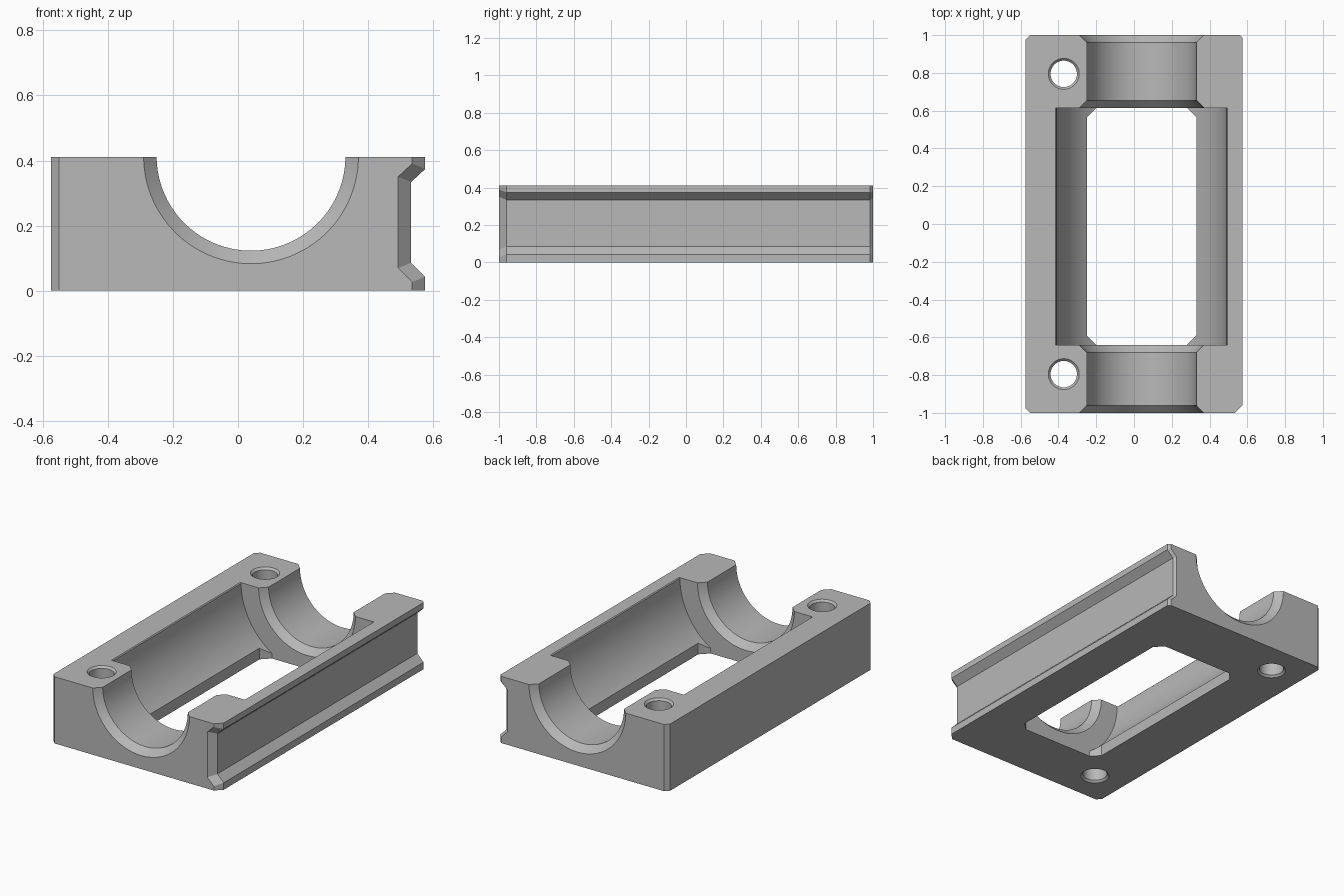
import bpy, bmesh, math

cube = bpy.data.objects.get("Cube")
if cube:
    bpy.data.objects.remove(cube, do_unlink=True)

HEIGHT = 0.411
BORE_X, BORE_Z = 0.04, 0.413
POCKET = (-0.64, 0.615)

grey = bpy.data.materials.new("plain grey")
grey.use_nodes = True
colour = (0.48, 0.48, 0.48, 1)
grey.diffuse_color = colour
grey.node_tree.nodes["Principled BSDF"].inputs["Base Color"].default_value = colour


def loft(name, rings):
    """Closed solid through rings of equal length, capped at both ends."""
    bm = bmesh.new()
    loops = [[bm.verts.new(p) for p in ring] for ring in rings]
    for a, b in zip(loops, loops[1:]):
        for i in range(len(a)):
            j = (i + 1) % len(a)
            bm.faces.new((a[i], a[j], b[j], b[i]))
    bm.faces.new(loops[0])
    bm.faces.new(loops[-1])
    bmesh.ops.recalc_face_normals(bm, faces=bm.faces)
    mesh = bpy.data.meshes.new(name)
    bm.to_mesh(mesh)
    bm.free()
    mesh.materials.append(grey)
    obj = bpy.data.objects.new(name, mesh)
    bpy.context.collection.objects.link(obj)
    return obj


def circle(n, r):
    return [(r * math.cos(2 * math.pi * (i + 0.5) / n),
             r * math.sin(2 * math.pi * (i + 0.5) / n)) for i in range(n)]


# Body: side channel profile, inset towards the ends to chamfer the corners
def section(y, left, right):
    k = right * 0.41   # mitre shift of the sloped channel walls
    side = [(0.575, 0), (0.575, 0.043 - k), (0.532, 0.086 - k),
            (0.532, 0.334 + k), (0.575, 0.374 + k), (0.575, HEIGHT)]
    outline = [(-0.575 + left, 0)] + [(x - right, z) for x, z in side]
    outline.append((-0.575 + left, HEIGHT))
    return [(x, y, z) for x, z in outline]


body = loft("bearing_block", [
    section(-1, 0.025, 0.04), section(-0.975, 0, 0.015), section(-0.96, 0, 0),
    section(0.975, 0, 0), section(0.985, 0.01, 0), section(1, 0.025, 0.015)])

# Stepped bore with chamfered mouths and a wider middle pocket
bore = [(-1.01, 0.34), (-0.96, 0.29), (-0.68, 0.29), (-0.64, 0.33),
        (-0.64, 0.45), (0.615, 0.45), (0.615, 0.33), (0.655, 0.29),
        (0.96, 0.29), (1.01, 0.34)]
cutters = [loft("bore_cutter", [
    [(BORE_X + a, y, BORE_Z + b) for a, b in circle(96, r)] for y, r in bore])]

# Narrow bevel along the pocket rim
rim = [(-0.38, 0.336), (0.38, 0.336), (0.474, 0.43), (-0.474, 0.43)]
cutters.append(loft("rim_cutter", [
    [(BORE_X + x, y, z) for x, z in rim] for y in POCKET]))

# Floor window with clipped corners
c, w = 0.05, 0.29
y0, y1 = POCKET
window = [(-w + c, y0), (w - c, y0), (w, y0 + c), (w, y1 - c),
          (w - c, y1), (-w + c, y1), (-w, y1 - c), (-w, y0 + c)]
cutters.append(loft("window_cutter", [
    [(BORE_X + x, y, z) for x, y in window] for z in (-0.05, 0.2)]))

# Countersunk bolt holes
hole = [(-0.01, 0.092), (0.012, 0.07), (HEIGHT - 0.012, 0.07),
        (HEIGHT + 0.01, 0.092)]
for y in (-0.795, 0.795):
    cutters.append(loft("hole_cutter", [
        [(-0.372 + a, y + b, z) for a, b in circle(40, r)] for z, r in hole]))

for cutter in cutters:
    cutter.hide_render = True
    mod = body.modifiers.new("cut", "BOOLEAN")
    mod.operation = "DIFFERENCE"
    mod.solver = "EXACT"
    mod.object = cutter

# Bake the cuts and discard the helpers
graph = bpy.context.evaluated_depsgraph_get()
result = bpy.data.meshes.new_from_object(body.evaluated_get(graph))
body.modifiers.clear()
body.data = result
for cutter in cutters:
    bpy.data.objects.remove(cutter, do_unlink=True)

bpy.ops.object.select_all(action="DESELECT")
body.select_set(True)
bpy.context.view_layer.objects.active = body
bpy.ops.object.shade_smooth_by_angle(angle=math.radians(25))
